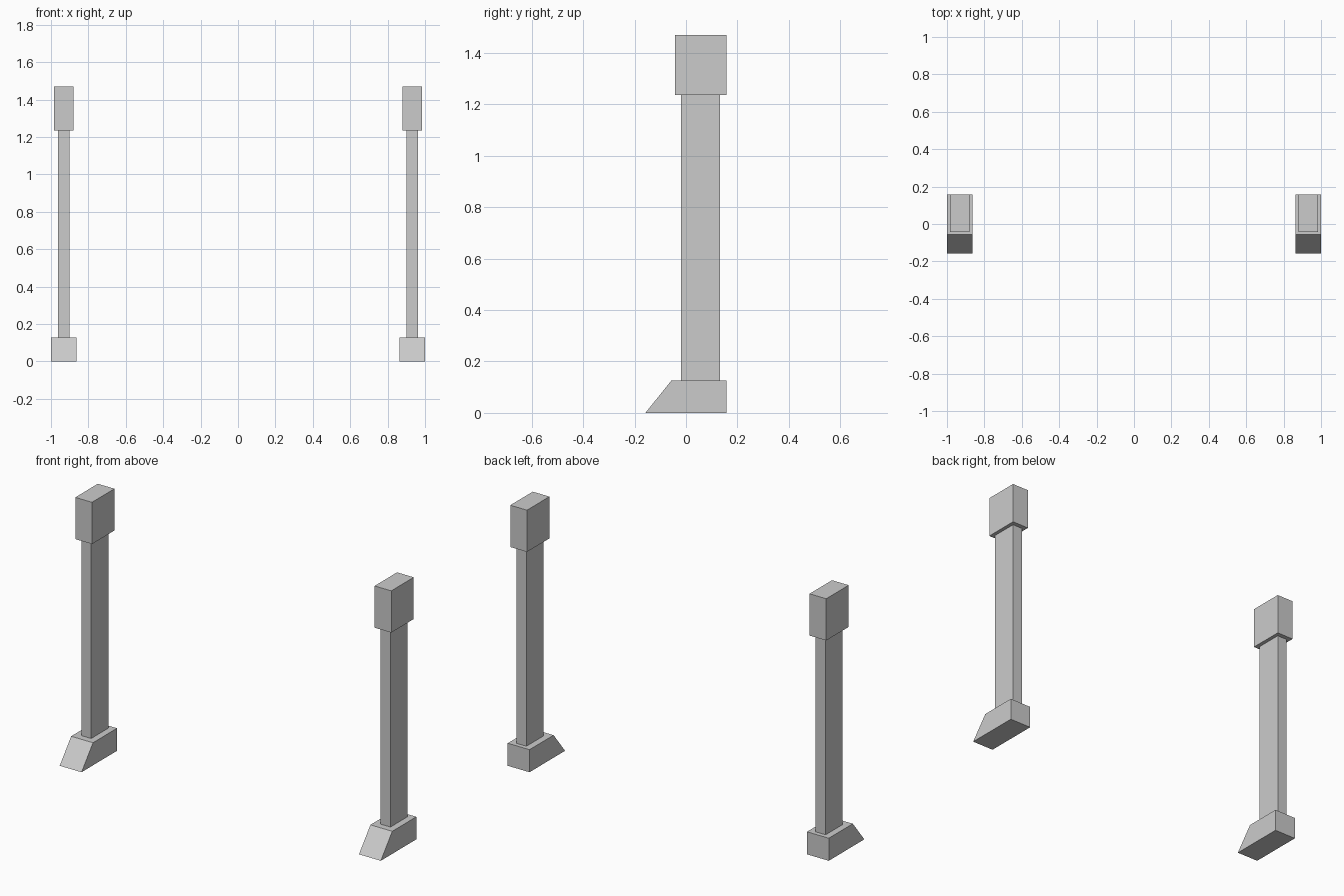
import bpy, bmesh

if "Cube" in bpy.data.objects:
    bpy.data.objects.remove(bpy.data.objects["Cube"])

CX = 0.932  # distance of each post from the centre line


def extruded_part(name, profile, half_width):
    """Extrude a (y, z) profile along x around the right post, mirrored to the left."""
    bm = bmesh.new()
    face = bm.faces.new([bm.verts.new((CX - half_width, y, z)) for y, z in profile])
    ext = bmesh.ops.extrude_face_region(bm, geom=[face])
    verts = [g for g in ext["geom"] if isinstance(g, bmesh.types.BMVert)]
    bmesh.ops.translate(bm, verts=verts, vec=(2 * half_width, 0, 0))
    bmesh.ops.recalc_face_normals(bm, faces=bm.faces)
    mesh = bpy.data.meshes.new(name)
    bm.to_mesh(mesh)
    bm.free()
    obj = bpy.data.objects.new(name, mesh)
    bpy.context.collection.objects.link(obj)
    obj.modifiers.new("mirror", 'MIRROR').use_axis[0] = True
    return obj


def rect(y0, y1, z0, z1):
    return [(y0, z0), (y1, z0), (y1, z1), (y0, z1)]


# Wedge-fronted feet
extruded_part("foot", [(-0.158, 0), (0.158, 0), (0.158, 0.127), (-0.056, 0.127)], 0.068)
# Slim upright shafts
extruded_part("shaft", rect(-0.019, 0.133, 0.127, 1.236), 0.031)
# Block heads
extruded_part("head", rect(-0.042, 0.158, 1.236, 1.471), 0.052)
